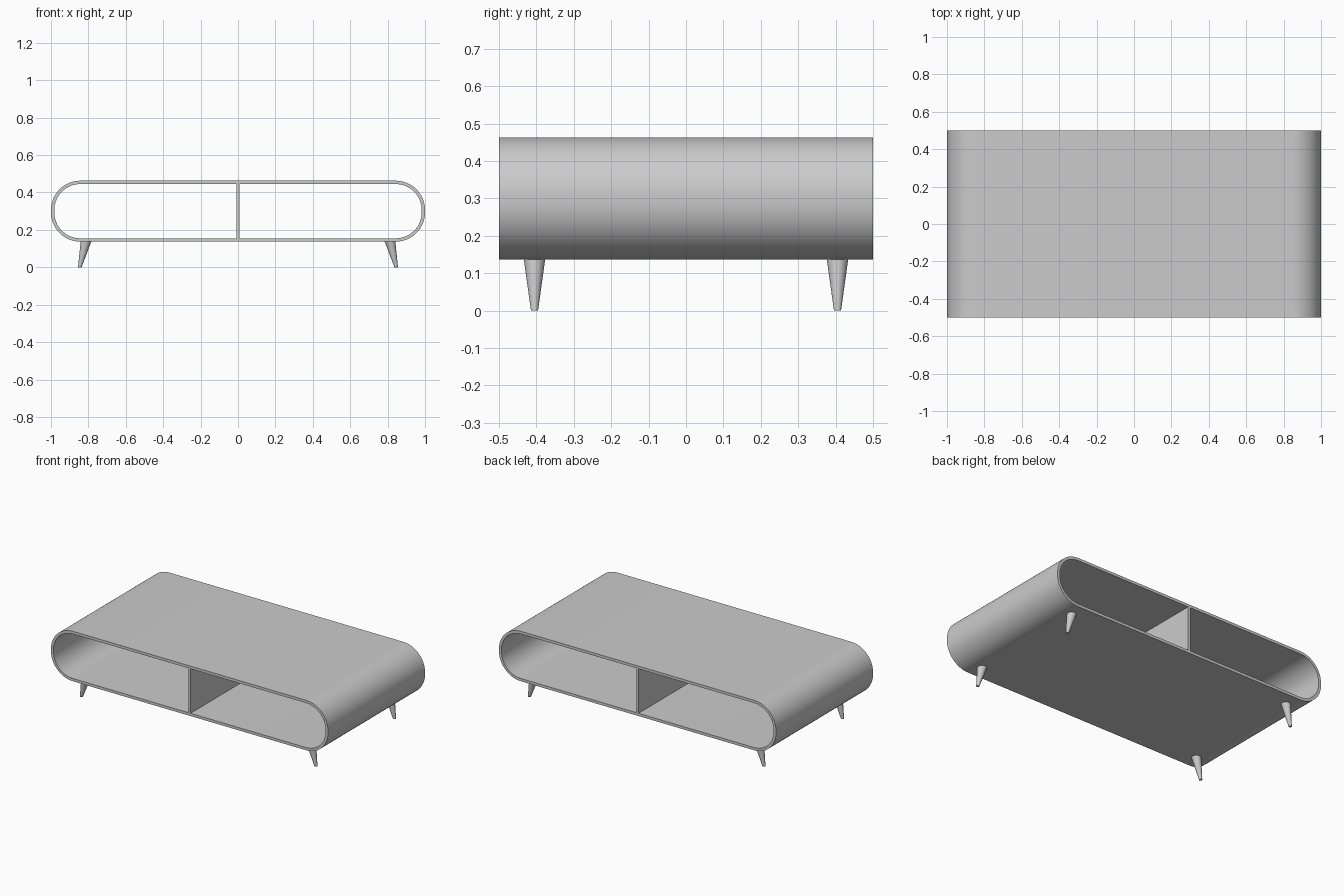
import bpy, bmesh
from math import cos, sin, pi, radians

if "Cube" in bpy.data.objects:
    bpy.data.objects.remove(bpy.data.objects["Cube"])

Z0, Z1, R, T = 0.137, 0.463, 0.157, 0.018
HALF_D = 0.5


def make_object(name, bm):
    bmesh.ops.recalc_face_normals(bm, faces=bm.faces)
    mesh = bpy.data.meshes.new(name)
    bm.to_mesh(mesh)
    bm.free()
    ob = bpy.data.objects.new(name, mesh)
    bpy.context.collection.objects.link(ob)
    bpy.ops.object.select_all(action='DESELECT')
    ob.select_set(True)
    bpy.context.view_layer.objects.active = ob
    bpy.ops.object.shade_smooth_by_angle(angle=radians(30))
    return ob


def rounded_loop(inset, steps=20):
    """Rounded rectangle in XZ, offset inward by inset."""
    r = R - inset
    cx, lo, hi = 1 - R, Z0 + R, Z1 - R
    pts = []
    for k, (x, z) in enumerate([(cx, hi), (-cx, hi), (-cx, lo), (cx, lo)]):
        for i in range(steps + 1):
            a = (k + i / steps) * pi / 2
            pts.append((x + r * cos(a), z + r * sin(a)))
    return pts


# Hollow cabinet shell, open at front and back
bm = bmesh.new()
rings = [[bm.verts.new((x, y, z)) for x, z in rounded_loop(inset)]
         for inset, y in [(0, -HALF_D), (0, HALF_D), (T, HALF_D), (T, -HALF_D)]]
n = len(rings[0])
for j in range(4):
    a, b = rings[j], rings[(j + 1) % 4]
    for i in range(n):
        k = (i + 1) % n
        bm.faces.new((a[i], a[k], b[k], b[i]))
make_object("cabinet_shell", bm)

# Central divider
bm = bmesh.new()
bmesh.ops.create_cube(bm, size=1)
bmesh.ops.scale(bm, vec=(0.016, 2 * HALF_D, Z1 - Z0 - 2 * T), verts=bm.verts)
bmesh.ops.translate(bm, vec=(0, 0, (Z0 + Z1) / 2), verts=bm.verts)
make_object("divider", bm)


# Tapered legs, splayed outward along x
def leg(name, sx, sy):
    bm = bmesh.new()
    h = Z0 + 0.003
    bmesh.ops.create_cone(bm, cap_ends=True, segments=32, radius1=0.0095,
                          radius2=0.029, depth=h)
    for v in bm.verts:
        v.co.z += h / 2
        v.co.x += sx * (0.846 - 0.034 * v.co.z / h)
        v.co.y += sy * 0.405
    make_object(name, bm)


for sx, side in ((-1, "left"), (1, "right")):
    for sy, end in ((-1, "front"), (1, "back")):
        leg(f"{end}_{side}_leg", sx, sy)
